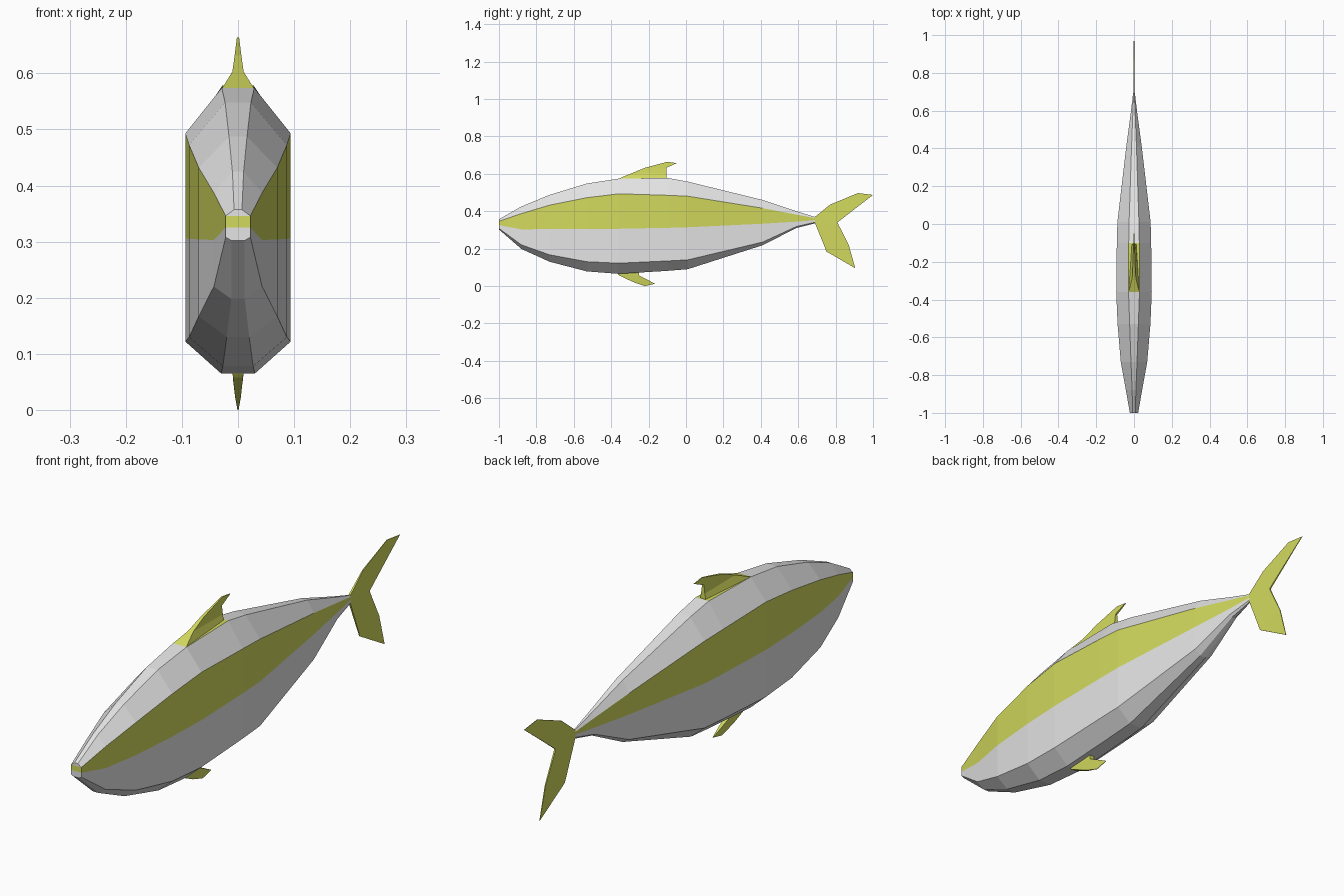
import bpy, bmesh


def material(name, rgb):
    m = bpy.data.materials.new(name)
    m.diffuse_color = (*rgb, 1)
    return m


WHITE = material("pale grey", (0.78, 0.78, 0.78))
YELLOW = material("olive yellow", (0.65, 0.70, 0.11))


def finish(name, bm, mats):
    bmesh.ops.recalc_face_normals(bm, faces=bm.faces[:])
    me = bpy.data.meshes.new(name)
    bm.to_mesh(me)
    bm.free()
    for m in mats:
        me.materials.append(m)
    ob = bpy.data.objects.new(name, me)
    bpy.context.collection.objects.link(ob)
    return ob


# Body sections: y, then heights of back, shoulder, stripe edge, flank, belly,
# then half widths of back, side, belly
SECTIONS = [
    (-1.00, .357, .346, .325, .308, .302, .007, .022, .012),
    (-0.88, .425, .387, .303, .220, .198, .010, .043, .012),
    (-0.73, .487, .432, .304, .167, .130, .016, .070, .020),
    (-0.53, .548, .472, .305, .130, .078, .023, .087, .027),
    (-0.36, .574, .493, .306, .122, .065, .029, .094, .030),
    (-0.10, .578, .485, .311, .134, .081, .028, .091, .029),
    (0.01, .558, .480, .314, .140, .090, .026, .088, .028),
    (0.41, .460, .416, .333, .235, .218, .013, .041, .013),
    (0.59, .400, .382, .344, .318, .310, .006, .017, .006),
    (0.69, .369, .363, .352, .341, .335, .002, .005, .002),
]


def build_body():
    bm = bmesh.new()
    rings = []
    for y, z0, z1, z2, z3, z4, wt, ws, wb in SECTIONS:
        half = [(wt, z0), (ws, z1), (ws, z2), (ws, z3), (wb, z4)]
        rings.append([[bm.verts.new((s * w, y, z)) for w, z in half] for s in (1, -1)])

    def face(vs, yellow):
        bm.faces.new(vs).material_index = int(yellow)

    for i in range(len(rings) - 1):
        (a, b), (c, d) = rings[i], rings[i + 1]
        for j in range(4):                      # flanks, stripe is strip 1
            face((a[j], a[j + 1], c[j + 1], c[j]), j == 1)
            face((b[j], b[j + 1], d[j + 1], d[j]), j == 1)
        face((a[0], b[0], d[0], c[0]), i == 4)  # back, yellow below the fin
        face((a[4], b[4], d[4], c[4]), False)   # belly
    for a, b in (rings[0], rings[-1]):          # nose and tail root caps
        for j in range(4):
            face((a[j], a[j + 1], b[j + 1], b[j]), j == 1)
    finish("body", bm, (WHITE, YELLOW))


def build_fin(name, rows):
    """Loft rows of (lead y, lead z, trail y, trail z, lead half width, trail half width)."""
    bm = bmesh.new()
    rings = [[bm.verts.new(p) for p in ((wl, yl, zl), (wt, yt, zt), (-wt, yt, zt), (-wl, yl, zl))]
             for yl, zl, yt, zt, wl, wt in rows]
    for a, b in zip(rings, rings[1:]):
        for j in range(4):
            k = (j + 1) % 4
            bm.faces.new((a[j], a[k], b[k], b[j]))
    bm.faces.new(rings[0])
    bm.faces.new(rings[-1])
    finish(name, bm, (YELLOW,))


build_body()
build_fin("dorsal_fin", [
    (-.36, .574, -.105, .576, .028, .012),
    (-.29, .603, -.105, .600, .010, .008),
    (-.22, .632, -.105, .632, .006, .004),
    (-.10, .664, -.05, .657, .002, .002),
])
build_fin("belly_fin", [
    (-.37, .068, -.25, .073, .010, .010),
    (-.36, .058, -.25, .055, .009, .009),
    (-.285, .022, -.20, .030, .005, .005),
    (-.22, .000, -.165, .012, .001, .001),
])
build_fin("tail_fin", [
    (.92, .497, 1.0, .487, .001, .001),
    (.77, .435, .90, .410, .002, .002),
    (.69, .370, .81, .340, .004, .003),
    (.69, .336, .815, .328, .004, .003),
    (.745, .200, .87, .220, .002, .002),
    (.75, .185, .905, .095, .001, .001),
])
